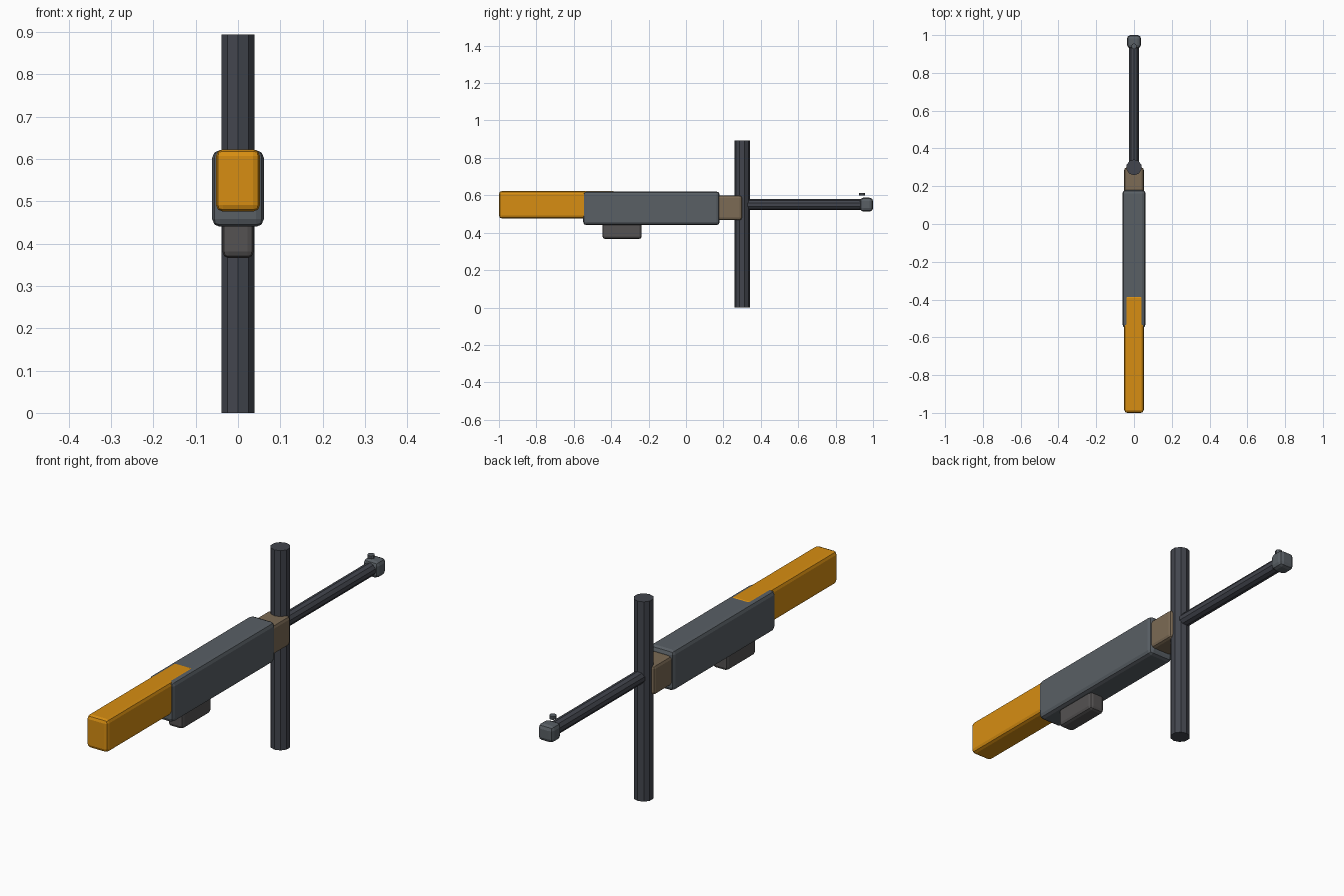
import bpy
import math

if "Cube" in bpy.data.objects:
    bpy.data.objects.remove(bpy.data.objects["Cube"])


def material(name, rgb):
    m = bpy.data.materials.new(name)
    m.diffuse_color = (*rgb, 1)
    m.use_nodes = True
    m.node_tree.nodes["Principled BSDF"].inputs["Base Color"].default_value = m.diffuse_color
    return m


ORANGE = material("orange", (0.68, 0.27, 0.006))
STEEL = material("steel", (0.10, 0.115, 0.13))
DARK = material("dark_steel", (0.055, 0.06, 0.075))
TAN = material("tan", (0.2, 0.145, 0.09))
GREY = material("warm_grey", (0.09, 0.085, 0.085))


def box(name, half_x, y0, y1, z0, z1, bevel, mat):
    """Bevelled block centred on x = 0."""
    bpy.ops.mesh.primitive_cube_add(size=1, location=(0, (y0 + y1) / 2, (z0 + z1) / 2))
    ob = bpy.context.object
    ob.name = name
    ob.scale = (2 * half_x, y1 - y0, z1 - z0)
    bpy.ops.object.transform_apply(location=False, rotation=False, scale=True)
    mod = ob.modifiers.new("bevel", "BEVEL")
    mod.width = bevel
    mod.segments = 2
    ob.data.materials.append(mat)
    return ob


def rod(name, radius, length, loc, mat, along_y=False):
    """Low-poly flat-shaded cylinder."""
    bpy.ops.mesh.primitive_cylinder_add(
        vertices=10, radius=radius, depth=length, location=loc,
        rotation=(math.pi / 2 if along_y else 0, 0, 0))
    ob = bpy.context.object
    ob.name = name
    ob.data.materials.append(mat)
    return ob


# Body blocks, front to back
box("front_block", 0.052, -1.0, -0.375, 0.476, 0.623, 0.016, ORANGE)
box("main_body", 0.061, -0.55, 0.18, 0.44, 0.621, 0.018, STEEL)
box("lower_block", 0.037, -0.447, -0.237, 0.366, 0.47, 0.015, GREY)
box("rear_collar", 0.052, 0.155, 0.30, 0.467, 0.599, 0.014, TAN)

# Upright post and rear bar
rod("upright_post", 0.0415, 0.894, (0, 0.30, 0.447), DARK)
rod("rear_bar", 0.029, 0.65, (0, 0.625, 0.55), DARK, along_y=True)

# Bar end with its small knob
box("bar_end", 0.037, 0.93, 1.0, 0.513, 0.587, 0.018, STEEL)
rod("end_knob", 0.015, 0.015, (0, 0.941, 0.606), STEEL)
